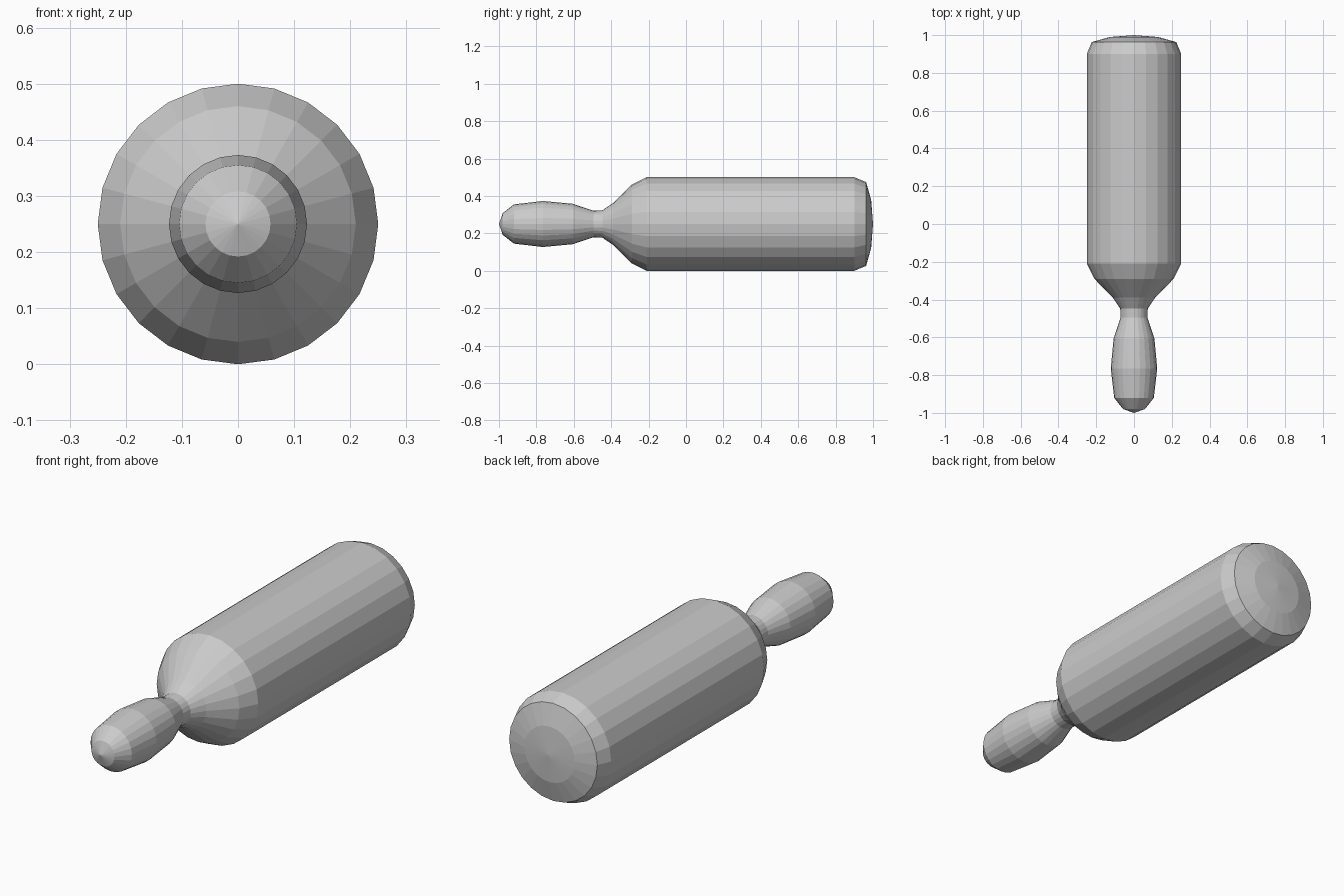
import bpy, bmesh
from math import sin, cos, pi

cube = bpy.data.objects.get("Cube")
if cube:
    bpy.data.objects.remove(cube, do_unlink=True)

SIDES = 24
CENTRE_Z = 0.25

grey = bpy.data.materials.new("plain grey")
grey.use_nodes = True
colour = (0.6, 0.6, 0.6, 1)
grey.diffuse_color = colour
grey.node_tree.nodes["Principled BSDF"].inputs["Base Color"].default_value = colour


def lathe(name, profile):
    """Turn (y, radius) points around the long axis; radius 0 makes a tip."""
    bm = bmesh.new()
    rings = []
    for y, r in profile:
        count = SIDES if r > 0 else 1
        angles = [2 * pi * i / SIDES for i in range(count)]
        rings.append([bm.verts.new((r * sin(a), y, CENTRE_Z + r * cos(a))) for a in angles])
    for a, b in zip(rings, rings[1:]):
        for i in range(SIDES):
            j = (i + 1) % SIDES
            quad = [a[i % len(a)], a[j % len(a)], b[j % len(b)], b[i % len(b)]]
            bm.faces.new(list(dict.fromkeys(quad)))
    bmesh.ops.recalc_face_normals(bm, faces=bm.faces)
    mesh = bpy.data.meshes.new(name)
    bm.to_mesh(mesh)
    bm.free()
    mesh.materials.append(grey)
    obj = bpy.data.objects.new(name, mesh)
    bpy.context.collection.objects.link(obj)
    return obj


# Turned grip, neck, cylindrical head and domed end in one piece
lathe("turned_club", [
    (-1, 0), (-0.98, 0.058), (-0.92, 0.105), (-0.765, 0.123), (-0.605, 0.108),
    (-0.495, 0.071), (-0.447, 0.073), (-0.39, 0.112), (-0.29, 0.21), (-0.21, 0.25),
    (0.9, 0.25), (0.963, 0.224), (0.99, 0.128), (1, 0),
])
